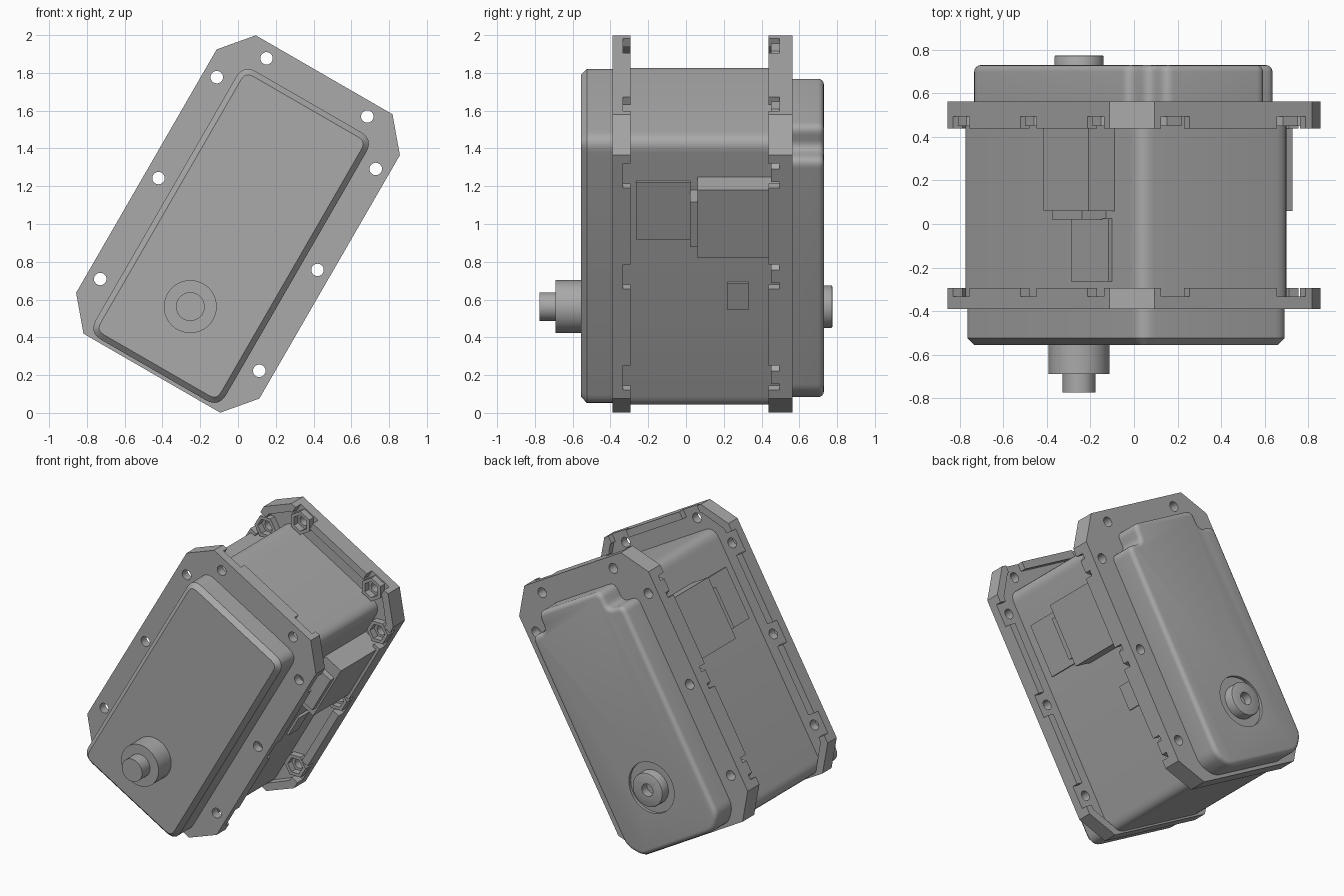
import bpy, bmesh
from math import cos, sin, pi, radians
from mathutils import Matrix, Vector

if "Cube" in bpy.data.objects:
    bpy.data.objects.remove(bpy.data.objects["Cube"], do_unlink=True)

# One matte grey for the whole casing
grey = bpy.data.materials.new("casing_grey")
grey.use_nodes = True
GREY = (0.4, 0.4, 0.4, 1)
grey.diffuse_color = GREY
grey.node_tree.nodes["Principled BSDF"].inputs["Base Color"].default_value = GREY

# The housing is built upright, then leaned over about the y axis
LEAN = Matrix.Translation((0, 0, 1)) @ Matrix.Rotation(radians(30), 4, 'Y')
parts = []


def rounded(points, r, steps=6):
    """Outline with every corner replaced by a smooth curve."""
    out = []
    pts = [Vector(p) for p in points]
    for i, p in enumerate(pts):
        a = p + (pts[i - 1] - p).normalized() * r
        b = p + (pts[(i + 1) % len(pts)] - p).normalized() * r
        for k in range(steps + 1):
            t = k / steps
            out.append(a * (1 - t) ** 2 + p * 2 * t * (1 - t) + b * t * t)
    return out


def rect(u0, u1, v0, v1):
    return [(u0, v0), (u1, v0), (u1, v1), (u0, v1)]


def ngon(center, r, n=32, turn=0.0):
    return [(center[0] + r * cos(turn + 2 * pi * i / n),
             center[1] + r * sin(turn + 2 * pi * i / n)) for i in range(n)]


def prism(name, outline, y0, y1, bevel=0, segments=1, bevel_at=None):
    """Extrude an outline from y0 to y1, optionally bevelling one end."""
    bm = bmesh.new()
    face = bm.faces.new([bm.verts.new((p[0], y0, p[1])) for p in outline])
    ext = bmesh.ops.extrude_face_region(bm, geom=[face])
    verts = [g for g in ext["geom"] if isinstance(g, bmesh.types.BMVert)]
    bmesh.ops.translate(bm, verts=verts, vec=(0, y1 - y0, 0))
    bmesh.ops.recalc_face_normals(bm, faces=bm.faces)
    if bevel:
        edges = [e for e in bm.edges
                 if all(abs(v.co.y - bevel_at) < 1e-5 for v in e.verts)]
        bmesh.ops.bevel(bm, geom=edges, offset=bevel, segments=segments,
                        profile=0.5, affect='EDGES')
    mesh = bpy.data.meshes.new(name)
    bm.to_mesh(mesh)
    bm.free()
    mesh.materials.append(grey)
    ob = bpy.data.objects.new(name, mesh)
    bpy.context.collection.objects.link(ob)
    ob.matrix_world = LEAN
    parts.append(ob)
    return ob


def cut(ob, cutters):
    """Subtract the cutters, bake the result and discard the cutters."""
    for c in cutters:
        m = ob.modifiers.new("cut", 'BOOLEAN')
        m.operation, m.solver, m.object = 'DIFFERENCE', 'EXACT', c
    bpy.context.view_layer.update()
    deps = bpy.context.evaluated_depsgraph_get()
    mesh = bpy.data.meshes.new_from_object(ob.evaluated_get(deps))
    ob.modifiers.clear()
    ob.data = mesh
    for c in cutters:
        parts.remove(c)
        bpy.data.objects.remove(c, do_unlink=True)


# Main housing and front cover
prism("main_housing", rounded(rect(-0.405, 0.405, -0.9, 0.75), 0.08), -0.36, 0.53)
prism("front_cover", rounded(rect(-0.398, 0.398, -0.893, 0.747), 0.08),
      -0.555, -0.35, 0.03, 1, -0.555)

# Back cover with scooped top corners and a round recess
half = [(0.31, -0.89), (0.395, -0.8), (0.395, 0.62), (0.27, 0.62), (0.27, 0.75)]
shape = half + [(-u, v) for u, v in reversed(half)]
AXIS = (0, -0.505)
back_cover = prism("back_cover", rounded(shape, 0.05), 0.53, 0.73, 0.03, 4, 0.73)
cut(back_cover, [prism("recess", ngon(AXIS, 0.17, 48), 0.71, 0.8)])

# Output shaft at the front, hollow bearing at the back
prism("shaft_collar", ngon(AXIS, 0.14, 48), -0.69, -0.5)
prism("shaft_tip", ngon(AXIS, 0.076, 48), -0.775, -0.6)
bearing = prism("back_bearing", ngon(AXIS, 0.113, 48), 0.69, 0.775, 0.008, 2, 0.775)
cut(bearing, [prism("bore", ngon(AXIS, 0.042), 0.72, 0.8)])

# Mounting flanges: plate with screw holes, raised rim with open pockets
side_holes = [(s * 0.486, v) for s in (-1, 1) for v in (-0.617, 0, 0.617)]
top_holes = [(s * 0.308, 0.835) for s in (-1, 1)]
holes = side_holes + top_holes


def octagon(inset):
    u, v, c = 0.56 - inset, 0.912 - inset, inset * 0.45
    quarter = [(u, 0.744 - c), (0.418 - c, v)]
    right = [(a, -b) for a, b in reversed(quarter)] + quarter
    return right + [(-a, b) for a, b in reversed(right)]


for end, plate_y, rim_y in (("front", (-0.39, -0.333), (-0.334, -0.293)),
                            ("back", (0.495, 0.563), (0.438, 0.496))):
    plate = prism(end + "_flange", octagon(0), *plate_y)
    cut(plate, [prism("hole", ngon(h, 0.033, 24), -1, 1) for h in holes])
    rim = prism(end + "_flange_rim", octagon(0), *rim_y)
    pockets = [prism("inside", octagon(0.05), -1, 1)]
    for u, v in side_holes:
        pockets.append(prism("pocket", rect(u - 0.12, u + 0.12, v - 0.075, v + 0.075), -1, 1))
    for u, v in top_holes:
        pockets.append(prism("pocket", rect(u - 0.075, u + 0.075, v - 0.06, v + 0.12), -1, 1))
    cut(rim, pockets)

# Hexagonal nut seats on the back flange
for h in holes:
    turn = 0 if h in top_holes else pi / 6
    seat = prism("nut_seat", ngon(h, 0.079, 6, turn), 0.45, 0.496)
    cut(seat, [prism("socket", ngon(h, 0.055, 6, turn), -1, 1)])

# Connector housings on both long sides
for s, side in ((1, "left"), (-1, "right")):
    for part, out, v0, v1, y0, y1 in (("connector_block", 0.542, 0.105, 0.52, 0.06, 0.505),
                                      ("connector_step", 0.53, 0.165, 0.442, 0.02, 0.07),
                                      ("cable_pad", 0.422, 0.15, 0.498, -0.265, 0.025)):
        u0, u1 = sorted((s * 0.38, s * out))
        prism(side + "_" + part, rect(u0, u1, v0, v1), y0, y1)

# Small latch tab on one side
prism("latch_tab", rect(0.38, 0.42, -0.283, -0.12), 0.22, 0.33)

# Smooth the round surfaces, keep the hard edges
bpy.ops.object.select_all(action='DESELECT')
for ob in parts:
    ob.select_set(True)
bpy.context.view_layer.objects.active = parts[0]
bpy.ops.object.shade_smooth_by_angle(angle=radians(30))
